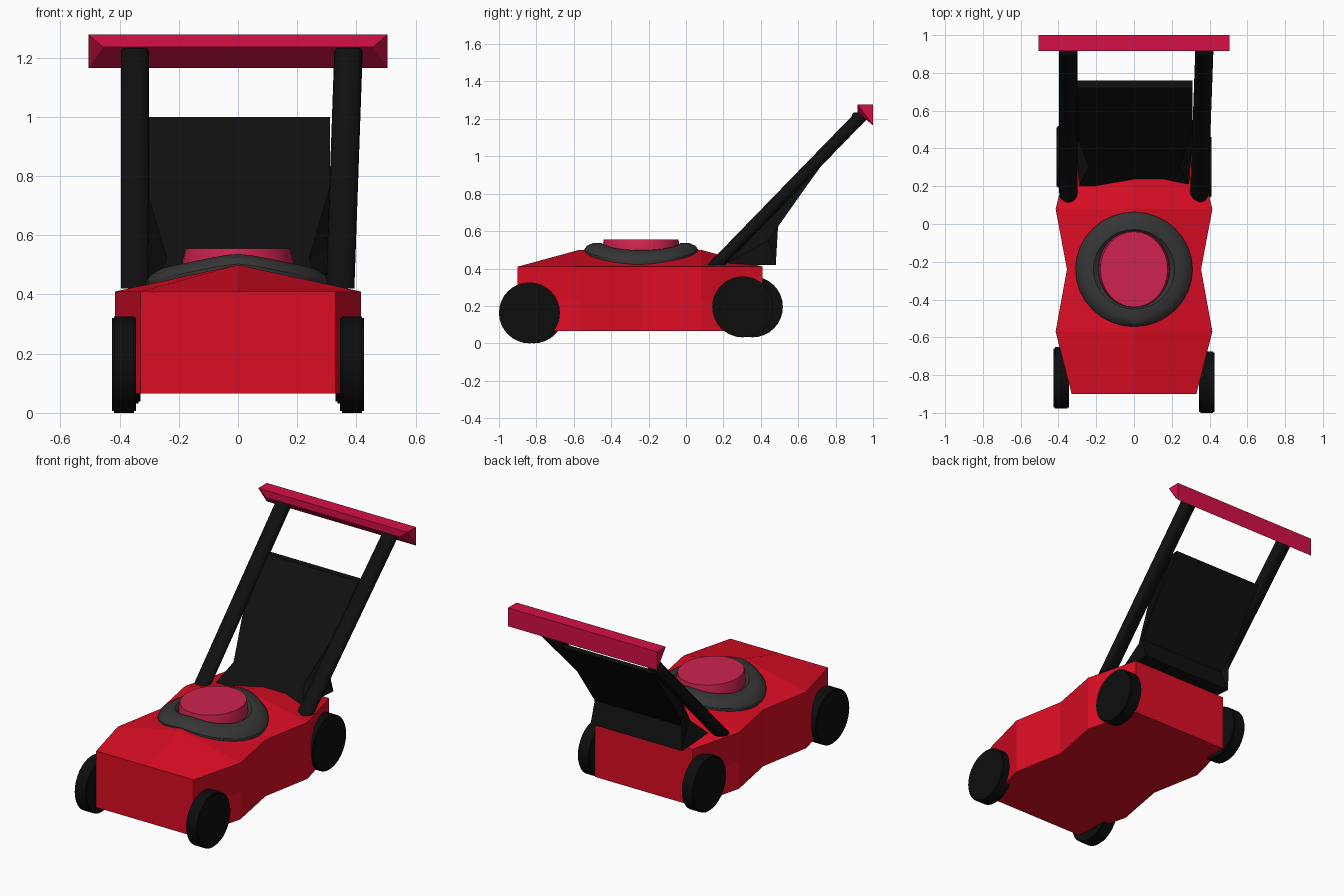
import bpy, bmesh
from math import sin, cos, pi, radians, sqrt
from mathutils import Matrix, Vector

cube = bpy.data.objects.get("Cube")
if cube:
    bpy.data.objects.remove(cube, do_unlink=True)


def material(name, rgb):
    m = bpy.data.materials.new(name)
    m.use_nodes = True
    color = (*rgb, 1)
    m.diffuse_color = color
    m.node_tree.nodes["Principled BSDF"].inputs["Base Color"].default_value = color
    return m


RED = material("body red", (0.72, 0.004, 0.018))
PINK = material("handle crimson", (0.66, 0.005, 0.06))
CAP = material("cap pink", (0.62, 0.017, 0.08))
BLACK = material("frame black", (0.005, 0.005, 0.005))
TYRE = material("tyre black", (0.004, 0.004, 0.004))
GREY = material("engine grey", (0.037, 0.037, 0.037))


def finish(name, bm, mat, smooth=None):
    bmesh.ops.recalc_face_normals(bm, faces=bm.faces)
    mesh = bpy.data.meshes.new(name)
    bm.to_mesh(mesh)
    bm.free()
    mesh.materials.append(mat)
    obj = bpy.data.objects.new(name, mesh)
    bpy.context.collection.objects.link(obj)
    if smooth:
        bpy.ops.object.select_all(action="DESELECT")
        obj.select_set(True)
        bpy.context.view_layer.objects.active = obj
        bpy.ops.object.shade_smooth_by_angle(angle=radians(smooth))
    return obj


def loft(name, rings, mat, smooth=None):
    """Skin closed rings of points and cap both ends."""
    bm = bmesh.new()
    loops = [[bm.verts.new(p) for p in ring] for ring in rings]
    n = len(loops[0])
    for a, b in zip(loops, loops[1:]):
        for i in range(n):
            j = (i + 1) % n
            bm.faces.new((a[i], a[j], b[j], b[i]))
    caps = [bm.faces.new(loops[0]), bm.faces.new(loops[-1])]
    if not smooth:
        bmesh.ops.triangulate(bm, faces=caps)
    return finish(name, bm, mat, smooth)


def circle(rx, ry, center, height, n=32):
    """Ring of points; height(x) gives z."""
    points = []
    for i in range(n):
        x, y = rx * cos(2 * pi * i / n), ry * sin(2 * pi * i / n)
        points.append((center[0] + x, center[1] + y, height(x)))
    return points


# Body: waisted deck with a roof ridge and creased ends
rings = []
for y, hw, ridge, crease in ((-0.9, 0.33, 0.41, 0.07), (-0.57, 0.415, 0.5, 0),
                             (-0.24, 0.355, 0.5, 0), (0.08, 0.415, 0.5, 0),
                             (0.41, 0.33, 0.41, -0.07)):
    rings.append([(-hw, y, 0.065), (-hw, y + crease, 0.235), (-hw, y, 0.41),
                  (0, y, ridge),
                  (hw, y, 0.41), (hw, y + crease, 0.235), (hw, y, 0.065)])
loft("body", rings, RED)

# Engine cover: rings draped over the roof ridge
CENTER = (0, -0.24)


def drape(lift):
    return lambda x: 0.505 + lift - 0.217 * (sqrt(x * x + 0.0016) - 0.03)


profile = ((0.31, -0.03), (0.31, 0.0), (0.295, 0.02), (0.26, 0.034), (0.215, 0.034), (0.19, 0.01))
loft("engine_cover", [circle(r, r * 0.98, CENTER, drape(h)) for r, h in profile], GREY, 30)

# Flat cap on the engine
loft("engine_cap", [circle(rx, ry, CENTER, lambda x, z=z: z)
                    for rx, ry, z in ((0.19, 0.205, 0.47), (0.188, 0.205, 0.51), (0.178, 0.2, 0.555))],
     CAP, 30)

# Wheels
for name, x, y, z in (("front_left_wheel", 0.385, -0.837, 0.163),
                      ("front_right_wheel", -0.385, -0.815, 0.163),
                      ("rear_left_wheel", 0.37, 0.303, 0.195),
                      ("rear_right_wheel", -0.37, 0.355, 0.195)):
    bm = bmesh.new()
    bmesh.ops.create_cone(bm, cap_ends=True, segments=32, radius1=0.163, radius2=0.163, depth=0.08,
                          matrix=Matrix.Translation((x, y, z)) @ Matrix.Rotation(pi / 2, 4, "Y"))
    rims = [e for e in bm.edges if any(len(f.verts) > 4 for f in e.link_faces)]
    bmesh.ops.bevel(bm, geom=rims, offset=0.006, segments=2, affect="EDGES")
    finish(name, bm, TYRE, 35)

# Handle posts: slanted tubes with rounded tops
for name, low, high in (("left_post", 0.345, 0.373), ("right_post", -0.348, -0.348)):
    start, end = Vector((low, 0.162, 0.42)), Vector((high, 0.935, 1.215))
    rings = []
    for t, scale, rise in ((0, 1, 0), (1, 1, 0), (1.01, 0.94, 0.012), (1.02, 0.8, 0.018)):
        p = start.lerp(end, min(t, 1))
        rings.append(circle(0.048 * scale, 0.048 * scale, p, lambda x, z=p.z + rise: z, 20))
    loft(name, rings, BLACK, 50)

# Grip bar: wedge section with a shorter front crease
rings = []
for side in (-1, 1):
    rings.append([(side * 0.505, 0.917, 1.278), (side * 0.505, 1.0, 1.278),
                  (side * 0.505, 1.0, 1.165), (side * 0.455, 0.917, 1.235)])
bar = bmesh.new()
a, b = [[bar.verts.new(p) for p in ring] for ring in rings]
for i in range(4):
    j = (i + 1) % 4
    bar.faces.new((a[i], a[j], b[j], b[i]))
for r in (a, b):
    bar.faces.new(r[:3])
    bar.faces.new((r[0], r[2], r[3]))
finish("grip_bar", bar, PINK)

# Grass collector: slanted panel with a flared rear flap
section = ((0.2, 0.42, 0.29), (0.48, 0.42, 0.31), (0.44, 0.55, 0.31), (0.63, 0.82, 0.31),
           (0.76, 1.0, 0.31), (0.72, 1.0, 0.31), (0.5, 0.76, 0.31), (0.3, 0.52, 0.24))
loft("grass_collector", [[(s * hw, y, z) for y, z, hw in section] for s in (-1, 1)], BLACK)
